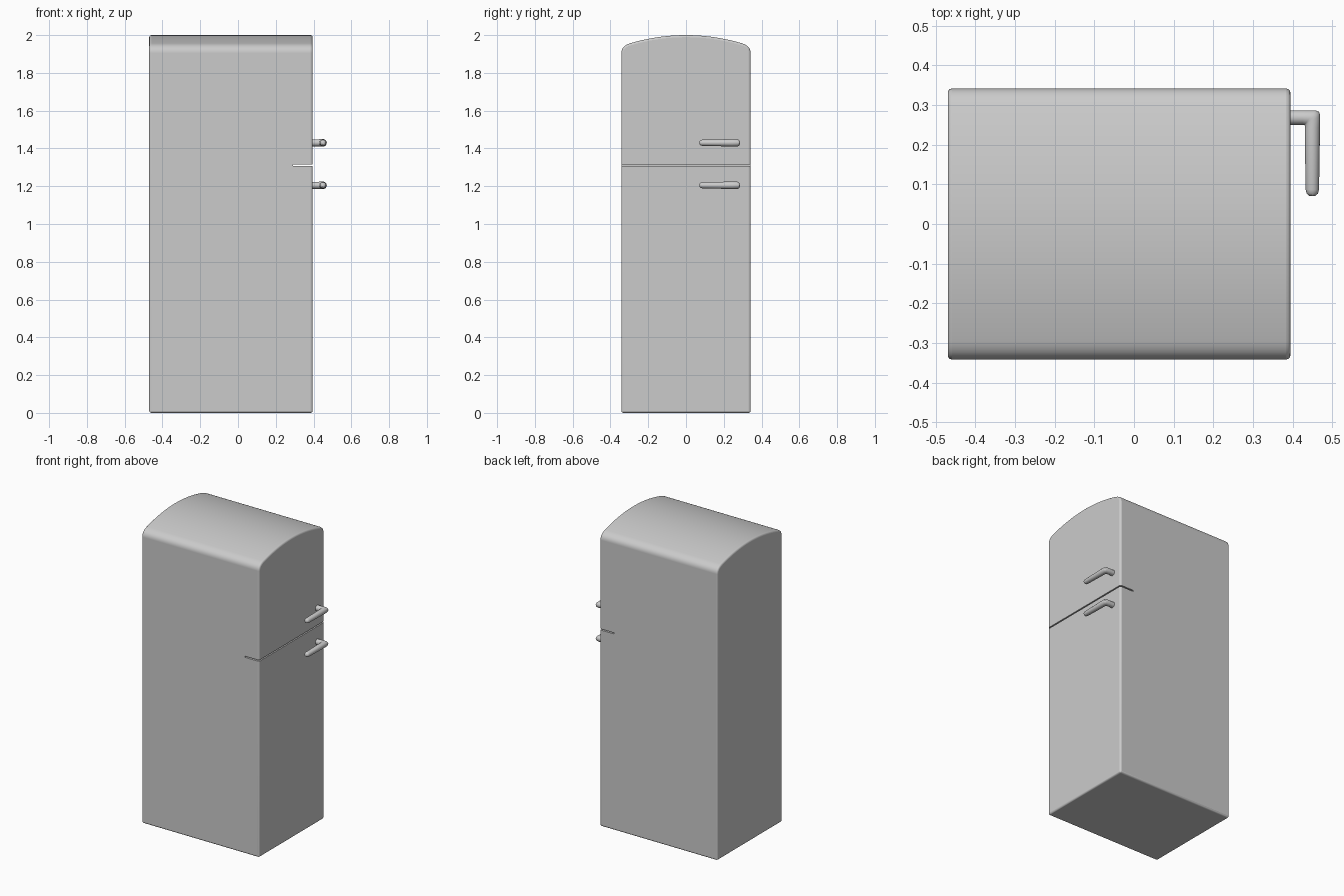
import bpy, bmesh, math
from mathutils import Vector

if "Cube" in bpy.data.objects:
    bpy.data.objects.remove(bpy.data.objects["Cube"])

X0, X1, W = -0.47, 0.395, 0.342   # back, door face, half width


def loft(name, rings, angle=35):
    """Skin a list of closed rings and cap both ends."""
    bm = bmesh.new()
    loops = [[bm.verts.new(p) for p in ring] for ring in rings]
    n = len(loops[0])
    for a, b in zip(loops, loops[1:]):
        for i in range(n):
            j = (i + 1) % n
            bm.faces.new((a[i], a[j], b[j], b[i]))
    bm.faces.new(loops[0])
    bm.faces.new(loops[-1])
    bmesh.ops.recalc_face_normals(bm, faces=bm.faces[:])
    mesh = bpy.data.meshes.new(name)
    bm.to_mesh(mesh)
    bm.free()
    obj = bpy.data.objects.new(name, mesh)
    bpy.context.collection.objects.link(obj)
    smooth(obj, angle)
    return obj


def smooth(obj, angle):
    bpy.ops.object.select_all(action='DESELECT')
    obj.select_set(True)
    bpy.context.view_layer.objects.active = obj
    bpy.ops.object.shade_smooth_by_angle(angle=math.radians(angle))


def apply(obj, mod):
    bpy.context.view_layer.objects.active = obj
    bpy.ops.object.modifier_apply(modifier=mod.name)


# Cabinet profile: shallow arched top with rounded shoulders
ARCH_Y, ARCH_Z = 0.295, 1.957
half = [(ARCH_Y * i / 10, 2 - (2 - ARCH_Z) * (i / 10) ** 2) for i in range(11)]
p0, p1, p2 = Vector((ARCH_Y, ARCH_Z)), Vector((W, 1.943)), Vector((W, 1.905))
for i in range(1, 9):
    t = i / 8
    half.append(tuple(p0 * (1 - t) ** 2 + p1 * 2 * t * (1 - t) + p2 * t * t))
half.append((W, 0))
profile = half + [(-y, z) for y, z in reversed(half[1:])]
cabinet = loft("fridge_cabinet", [[(x, y, z) for y, z in profile] for x in (X0, X1)])

# Softened outer edges
bev = cabinet.modifiers.new("soft_edges", 'BEVEL')
bev.width, bev.segments = 0.011, 3
bev.limit_method, bev.angle_limit = 'ANGLE', math.radians(40)
apply(cabinet, bev)

# Seam between the two doors
bpy.ops.mesh.primitive_cube_add(size=1, location=(0.392, 0, 1.31))
cutter = bpy.context.object
cutter.name = "door_seam_cutter"
cutter.scale = (0.2, 1, 0.008)
cutter.hide_render = True
cut = cabinet.modifiers.new("door_seam", 'BOOLEAN')
cut.operation, cut.solver, cut.object = 'DIFFERENCE', 'EXACT', cutter
apply(cabinet, cut)
bpy.data.objects.remove(cutter)
smooth(cabinet, 35)
wn = cabinet.modifiers.new("flat_panels", 'WEIGHTED_NORMAL')
wn.keep_sharp = True

# Handles: each section is outer point, inner point, half height
SECTIONS = [
    ((0.385, 0.287), (0.385, 0.250), 0.0185),
    ((0.425, 0.287), (0.425, 0.250), 0.0185),
    ((0.458, 0.287), (0.430, 0.250), 0.0195),
    ((0.467, 0.283), (0.4305, 0.2495), 0.0195),
    ((0.470, 0.274), (0.431, 0.249), 0.0195),
    ((0.4695, 0.245), (0.431, 0.240), 0.0195),
    ((0.467, 0.087), (0.433, 0.087), 0.0165),
    ((0.4645, 0.077), (0.4355, 0.077), 0.014),
    ((0.458, 0.071), (0.442, 0.071), 0.008),
]


def handle(name, z):
    rings = []
    for outer, inner, r in SECTIONS:
        o, i = Vector((*outer, z)), Vector((*inner, z))
        c, u = (o + i) / 2, (o - i) / 2
        rings.append([c + u * math.cos(a) + Vector((0, 0, r * math.sin(a)))
                      for a in (k * math.tau / 20 for k in range(20))])
    return loft(name, rings, 45)


handle("upper_door_handle", 1.43)
handle("lower_door_handle", 1.205)
